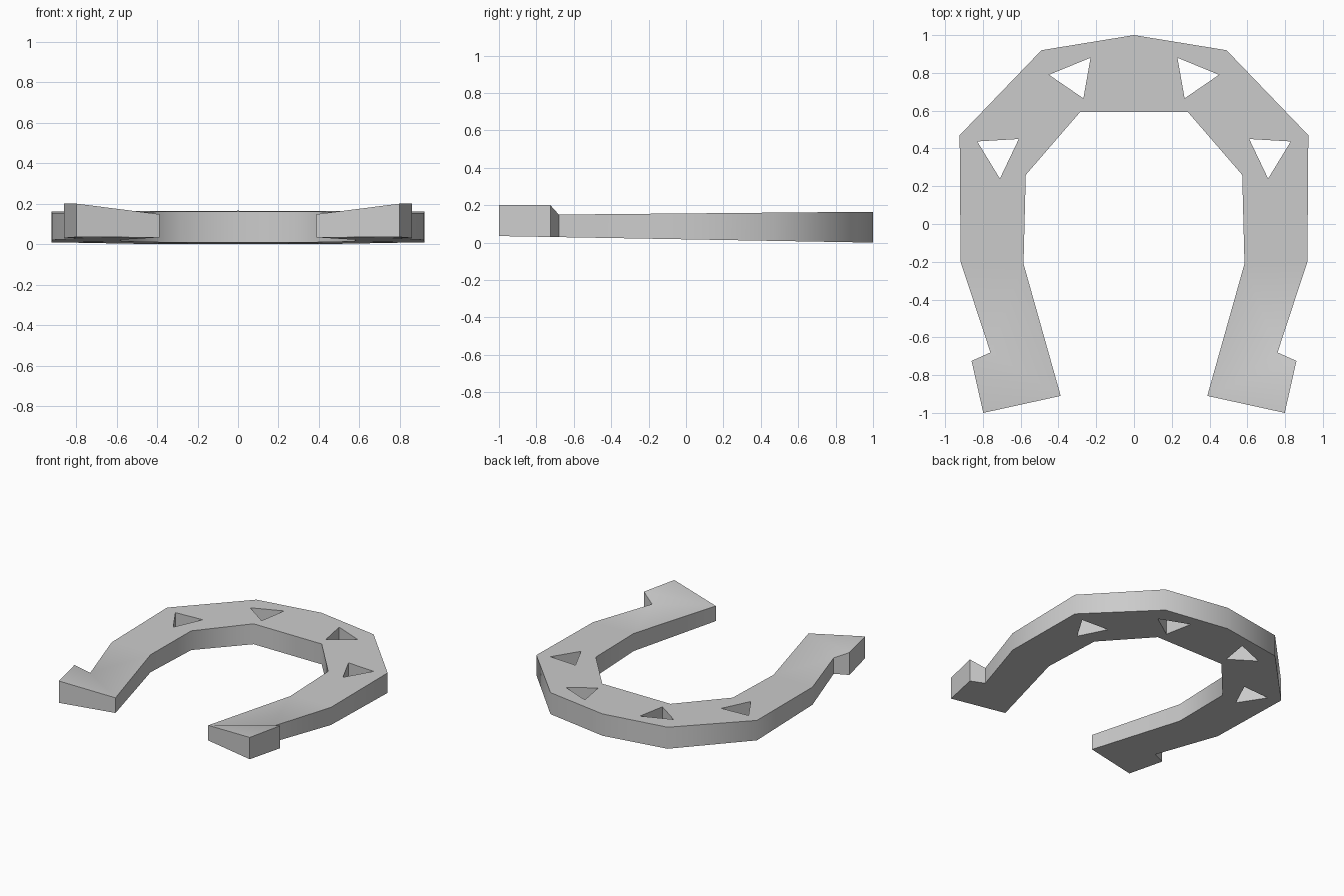
import bpy, bmesh, math

if "Cube" in bpy.data.objects:
    bpy.data.objects.remove(bpy.data.objects["Cube"])

# Right half of the shoe in plan, from toe seam round to inner seam
OUTER = [(0, 1), (0.49, 0.92), (0.923, 0.47), (0.918, -0.2), (0.76, -0.68)]
INNER = [(0.388, -0.91), (0.585, -0.21), (0.573, 0.26), (0.285, 0.593), (0, 0.593)]
HEEL = [(0.86, -0.725), (0.798, -1.0)]
NAIL_HOLES = [[(0.23, 0.88), (0.45, 0.79), (0.268, 0.665)],
              [(0.61, 0.45), (0.83, 0.437), (0.71, 0.24)]]


def bottom_z(y):
    return 0.0175 * (1 - y)


def top_z(y):
    return 0.156 + 0.009 * y


bm = bmesh.new()


def ring(points, height):
    return [bm.verts.new((x, y, height(y))) for x, y in points]


def walls(low, high, closed):
    n = len(low)
    for i in range(n if closed else n - 1):
        j = (i + 1) % n
        bm.faces.new((low[i], low[j], high[j], high[i]))


def fill(loops):
    edges = []
    for loop in loops:
        for a, b in zip(loop, loop[1:] + loop[:1]):
            edges.append(bm.edges.get((a, b)) or bm.edges.new((a, b)))
    bmesh.ops.triangle_fill(bm, use_beauty=True, use_dissolve=False, edges=edges)


# Curved body with nail holes: flat bottom and top
body = OUTER + INNER
low, high = ring(body, bottom_z), ring(body, top_z)
holes = [(ring(h, bottom_z), ring(h, top_z)) for h in NAIL_HOLES]
fill([low] + [h[0] for h in holes])
fill([high] + [h[1] for h in holes])

# Raised heel block beyond the notch
n = len(OUTER)
heel_low, heel_high = ring(HEEL, bottom_z), ring(HEEL, lambda y: 0.2)
bm.faces.new([low[n - 1]] + heel_low + [low[n]])
bm.faces.new((high[n - 1], heel_high[0], high[n]))
bm.faces.new((heel_high[0], heel_high[1], high[n]))

# Side walls
walls(low[:n], high[:n], False)
walls(low[n:], high[n:], False)
walls([low[n - 1]] + heel_low + [low[n]], [high[n - 1]] + heel_high + [high[n]], False)
for a, b in holes:
    walls(a, b, True)

# Mirror to the left half
bmesh.ops.mirror(bm, geom=bm.verts[:] + bm.edges[:] + bm.faces[:], axis='X', merge_dist=0.0005)
bmesh.ops.remove_doubles(bm, verts=bm.verts[:], dist=0.0005)
bmesh.ops.recalc_face_normals(bm, faces=bm.faces[:])

mesh = bpy.data.meshes.new("horseshoe")
bm.to_mesh(mesh)
bm.free()
shoe = bpy.data.objects.new("horseshoe", mesh)
bpy.context.collection.objects.link(shoe)

metal = bpy.data.materials.new("grey metal")
metal.diffuse_color = (0.6, 0.6, 0.6, 1)
metal.use_nodes = True
metal.node_tree.nodes["Principled BSDF"].inputs["Base Color"].default_value = metal.diffuse_color
mesh.materials.append(metal)

bpy.context.view_layer.objects.active = shoe
shoe.select_set(True)
bpy.ops.object.shade_smooth_by_angle(angle=math.radians(50))
